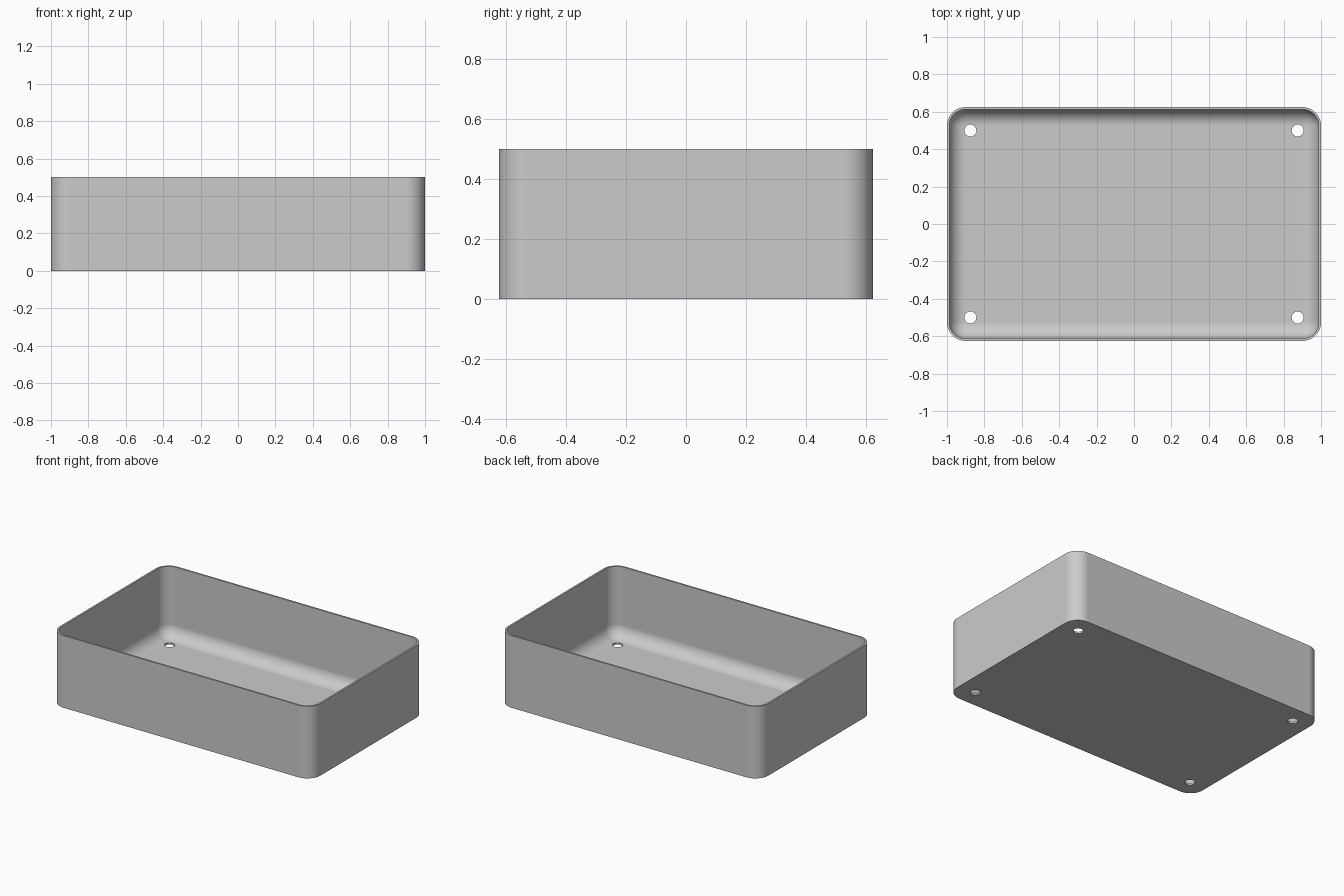
import bpy, bmesh
from mathutils import Matrix, Vector

LENGTH, DEPTH, HEIGHT = 2.0, 1.25, 0.5
WALL, CORNER = 0.0125, 0.1
HOLE_X, HOLE_Y, HOLE_RADIUS = 0.875, 0.5, 0.032

default = bpy.data.objects.get("Cube")
if default:
    bpy.data.objects.remove(default, do_unlink=True)

grey = bpy.data.materials.new("light grey")
grey.use_nodes = True
grey.diffuse_color = (0.6, 0.6, 0.6, 1)
grey.node_tree.nodes["Principled BSDF"].inputs["Base Color"].default_value = grey.diffuse_color


def make_object(name, bm):
    mesh = bpy.data.meshes.new(name)
    bm.to_mesh(mesh)
    bm.free()
    mesh.materials.append(grey)
    obj = bpy.data.objects.new(name, mesh)
    bpy.context.collection.objects.link(obj)
    return obj


def rounded_box(name, size, bottom, top, radius, round_floor=False):
    """Box with rounded upright edges and, if asked, a filleted floor."""
    bm = bmesh.new()
    bmesh.ops.create_cube(bm, size=1)
    bmesh.ops.scale(bm, vec=(size[0], size[1], top - bottom), verts=bm.verts)
    bmesh.ops.translate(bm, vec=(0, 0, (bottom + top) / 2), verts=bm.verts)
    middle = (bottom + top) / 2
    edges = []
    for e in bm.edges:
        a, b = (v.co.z for v in e.verts)
        upright = abs(a - b) > 0.01
        if upright or (round_floor and max(a, b) < middle):
            edges.append(e)
    bmesh.ops.bevel(bm, geom=edges, offset=radius, segments=12, profile=0.5,
                    affect='EDGES', clamp_overlap=False)
    return make_object(name, bm)


# Tray body and the cavity cutter, which reaches above the rim
tray = rounded_box("tray", (LENGTH, DEPTH), 0, HEIGHT, CORNER)
cavity = rounded_box("cavity_cutter", (LENGTH - 2 * WALL, DEPTH - 2 * WALL),
                     WALL, HEIGHT + 0.3, CORNER - WALL, round_floor=True)

# Four screw holes through the floor
bm = bmesh.new()
for sx in (-1, 1):
    for sy in (-1, 1):
        bmesh.ops.create_cone(bm, cap_ends=True, segments=32, depth=0.2,
                              radius1=HOLE_RADIUS, radius2=HOLE_RADIUS,
                              matrix=Matrix.Translation(Vector((sx * HOLE_X, sy * HOLE_Y, 0))))
holes = make_object("hole_cutter", bm)

# Cut, then remove the cutters
bpy.ops.object.select_all(action='DESELECT')
tray.select_set(True)
bpy.context.view_layer.objects.active = tray
for cutter in (cavity, holes):
    cutter.hide_render = True
    cut = tray.modifiers.new(cutter.name, 'BOOLEAN')
    cut.operation = 'DIFFERENCE'
    cut.solver = 'EXACT'
    cut.object = cutter
    bpy.ops.object.modifier_apply(modifier=cut.name)
    bpy.data.objects.remove(cutter, do_unlink=True)

# Smooth walls and fillets with crisp rim, base and holes
bpy.ops.object.shade_smooth_by_angle(angle=0.6)
weighted = tray.modifiers.new("flat_panels", 'WEIGHTED_NORMAL')
weighted.keep_sharp = True
